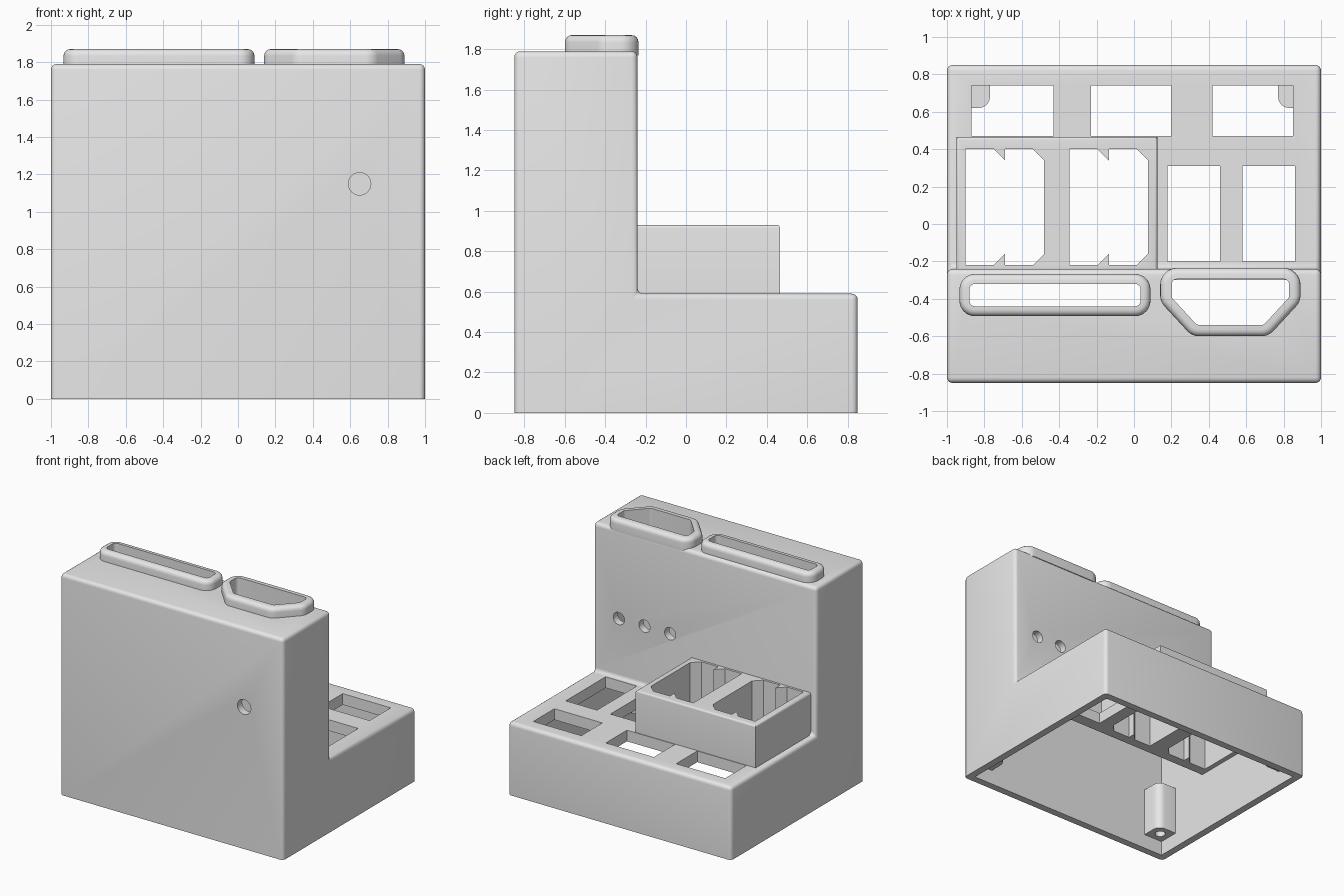
import bpy, bmesh, math
from mathutils import Vector, Matrix

cube = bpy.data.objects.get("Cube")
if cube:
    bpy.data.objects.remove(cube, do_unlink=True)

grey = bpy.data.materials.new("plain grey")
grey.use_nodes = True
COLOR = (0.8, 0.8, 0.8, 1)
grey.diffuse_color = COLOR
grey.node_tree.nodes["Principled BSDF"].inputs["Base Color"].default_value = COLOR


def prism(name, outline, low, high, along="z", bevel=0, keep=None, segments=4):
    """Extrude an outline along z (points are x, y) or along x (points are y, z)."""
    place = (lambda a, b: (a, b, low)) if along == "z" else (lambda a, b: (low, a, b))
    shift = Vector((0, 0, high - low) if along == "z" else (high - low, 0, 0))
    bm = bmesh.new()
    face = bm.faces.new([bm.verts.new(place(a, b)) for a, b in outline])
    new = bmesh.ops.extrude_face_region(bm, geom=[face])["geom"]
    bmesh.ops.translate(bm, vec=shift, verts=[v for v in new if isinstance(v, bmesh.types.BMVert)])
    bmesh.ops.recalc_face_normals(bm, faces=bm.faces)
    if bevel:
        edges = [e for e in bm.edges if keep(e)]
        bmesh.ops.bevel(bm, geom=edges, offset=bevel, segments=segments, profile=0.5, affect="EDGES")
    return finish(name, bm)


def finish(name, bm):
    mesh = bpy.data.meshes.new(name)
    bm.to_mesh(mesh)
    bm.free()
    mesh.materials.append(grey)
    obj = bpy.data.objects.new(name, mesh)
    bpy.context.collection.objects.link(obj)
    return obj


def box(name, x, y, z, **options):
    outline = [(x[0], y[0]), (x[1], y[0]), (x[1], y[1]), (x[0], y[1])]
    return prism(name, outline, *z, **options)


def rod(name, radius, length, centre, axis="Z"):
    bm = bmesh.new()
    turn = Matrix.Rotation(math.pi / 2, 4, "X") if axis == "Y" else Matrix()
    bmesh.ops.create_cone(bm, cap_ends=True, segments=32, radius1=radius, radius2=radius,
                          depth=length, matrix=Matrix.Translation(centre) @ turn)
    return finish(name, bm)


def cut(targets, cutter):
    """Subtract the cutter from each target, then discard it."""
    cutter.hide_render = True
    for target in targets:
        mod = target.modifiers.new("cut", "BOOLEAN")
        mod.operation, mod.solver, mod.object = "DIFFERENCE", "EXACT", cutter
        bpy.context.view_layer.objects.active = target
        bpy.ops.object.modifier_apply(modifier=mod.name)
    bpy.data.objects.remove(cutter, do_unlink=True)


def grow(core, radius, steps=8):
    """Offset a counter-clockwise convex outline outwards with round corners."""
    points = []
    for i, (x, y) in enumerate(core):
        before, after = core[i - 1], core[(i + 1) % len(core)]
        start = math.atan2(y - before[1], x - before[0]) - math.pi / 2
        end = math.atan2(after[1] - y, after[0] - x) - math.pi / 2
        turn = (end - start) % math.tau
        for k in range(steps + 1):
            a = start + turn * k / steps
            points.append((x + radius * math.cos(a), y + radius * math.sin(a)))
    return points


def above_base(e):
    return max(v.co.z for v in e.verts) > 0.01


def top_edge(level):
    return lambda e: min(v.co.z for v in e.verts) > level - 0.001


# Stepped hollow body, open underneath
FRONT, STEP, BACK, DECK, TOP, WALL = -0.85, -0.24, 0.85, 0.59, 1.79, 0.06
body = prism("stepped_body", [(FRONT, 0), (BACK, 0), (BACK, DECK), (STEP, DECK), (STEP, TOP), (FRONT, TOP)],
             -1, 1, along="x", bevel=0.03, keep=above_base)
UNDER, INNER = 0.5, STEP - WALL
cut([body], prism("cavity", [(FRONT + WALL, -0.1), (BACK - WALL, -0.1), (BACK - WALL, UNDER), (INNER, UNDER),
                             (INNER, TOP - WALL), (FRONT + WALL, TOP - WALL)], WALL - 1, 1 - WALL, along="x"))

# Deck windows
back_row = [((a, b), (0.47, 0.74)) for a, b in ((-0.87, -0.43), (-0.23, 0.2), (0.42, 0.85))]
side_row = [((a, b), (-0.2, 0.31)) for a, b in ((0.18, 0.46), (0.58, 0.86))]
for x, y in back_row + side_row:
    cut([body], box("window", x, y, (0.4, 0.7)))

# Raised tray with two keyed pockets
tray = box("pocket_tray", (-0.95, 0.125), (-0.25, 0.465), (0.57, 0.93), bevel=0.015, keep=top_edge(0.93))
for x in (-0.9, -0.345):
    right, low, high, c = x + 0.42, -0.22, 0.4, 0.06
    rib = x + 0.21
    pocket = [(x, low), (rib - c, low), (rib, low + c), (rib, low), (right - c, low), (right, low + c),
              (right, high - c), (right - c, high), (rib, high), (rib, high - c), (rib - c, high), (x, high)]
    cut([body, tray], prism("pocket", pocket, 0.4, 1.0))

# Rounded rims around the two top openings
slot = [(-0.85, -0.41), (0.005, -0.41), (0.005, -0.35), (-0.85, -0.35)]
hexagon = [(0.35, -0.51), (0.68, -0.51), (0.8, -0.38), (0.8, -0.325), (0.23, -0.325), (0.23, -0.38)]
rims = []
for name, core, radius in (("slot_rim", slot, 0.083), ("tapered_rim", hexagon, 0.09)):
    rim = prism(name, grow(core, radius), TOP - 0.02, 1.87, bevel=0.035, keep=top_edge(1.87))
    cut([body, rim], prism("opening", grow(core, 0.03), 1.6, 2.0))
    rims.append(rim)

# Cable hole in the front and three holes in the step wall
cut([body], rod("front_hole", 0.06, 0.2, (0.65, FRONT, 1.15), "Y"))
for x in (0.77, 0.54, 0.31):
    cut([body], rod("step_hole", 0.05, 0.2, (x, STEP, 1.07), "Y"))

# Screw posts in the inner corners
posts = []
for sx, xname in ((-1, "right"), (1, "left")):
    for sy, yname in ((-1, "front"), (1, "back")):
        x = sorted((sx * 0.945, sx * 0.77))
        y = sorted((sy * 0.795, sy * 0.62))

        def inner_corner(e):
            return all(abs(v.co.x) < 0.8 and abs(v.co.y) < 0.65 for v in e.verts)

        post = box(f"screw_post_{yname}_{xname}", x, y, (0.12, 0.52), bevel=0.06, keep=inner_corner)
        cut([post], rod("screw_hole", 0.04, 0.3, (sx * 0.855, sy * 0.705, 0.15)))
        posts.append(post)

# Smooth the rounded edges only
bpy.ops.object.select_all(action="DESELECT")
for obj in [body, tray, *rims, *posts]:
    obj.select_set(True)
bpy.context.view_layer.objects.active = body
bpy.ops.object.shade_smooth_by_angle(angle=math.radians(35))
